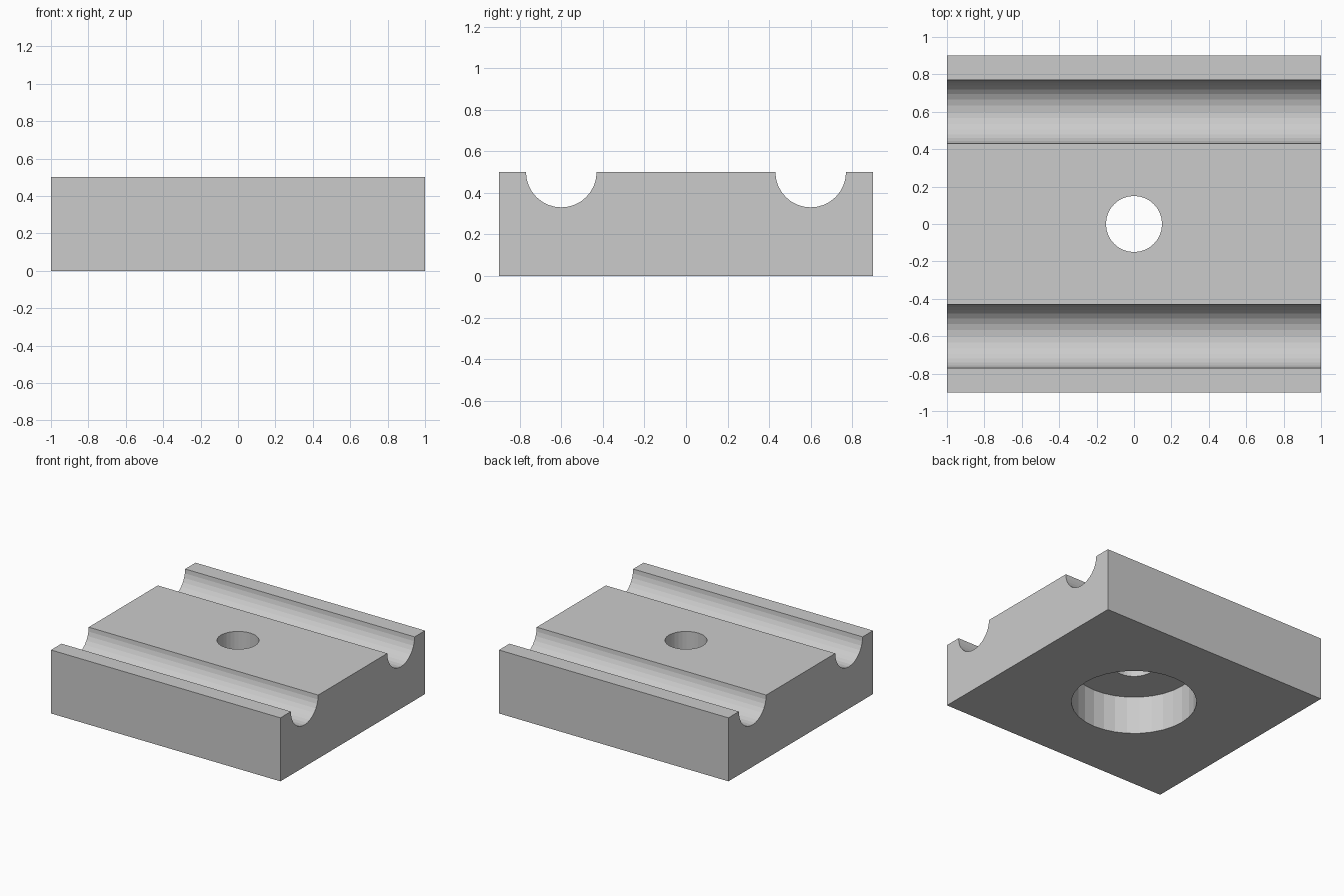
import bpy, bmesh
from math import sin, cos, pi

if "Cube" in bpy.data.objects:
    bpy.data.objects.remove(bpy.data.objects["Cube"])

HALF_X, HALF_Y, HEIGHT = 1.0, 0.9, 0.5
GROOVE_Y, GROOVE_R = 0.6, 0.17
SIDES = 32


def groove(y):
    # half-round channel, listed from +y to -y
    half = SIDES // 2
    return [(y + GROOVE_R * cos(pi * i / half), HEIGHT - GROOVE_R * sin(pi * i / half))
            for i in range(half + 1)]


def cut_bore(target, name, radius, z0, z1):
    # vertical round pocket cut into the block
    bpy.ops.mesh.primitive_cylinder_add(vertices=SIDES, radius=radius, depth=z1 - z0,
                                        location=(0, 0, (z0 + z1) / 2))
    cutter = bpy.context.object
    cutter.name = name
    cutter.hide_render = True
    mod = target.modifiers.new(name, 'BOOLEAN')
    mod.operation = 'DIFFERENCE'
    mod.solver = 'EXACT'
    mod.object = cutter
    bpy.context.view_layer.objects.active = target
    bpy.ops.object.modifier_apply(modifier=name)
    bpy.data.objects.remove(cutter)


# Block with two grooves: side profile extruded along x
profile = ([(-HALF_Y, 0), (HALF_Y, 0), (HALF_Y, HEIGHT)]
           + groove(GROOVE_Y) + groove(-GROOVE_Y) + [(-HALF_Y, HEIGHT)])
bm = bmesh.new()
face = bm.faces.new([bm.verts.new((-HALF_X, y, z)) for y, z in profile])
ext = bmesh.ops.extrude_face_region(bm, geom=[face], use_keep_orig=True)
bmesh.ops.translate(bm, vec=(2 * HALF_X, 0, 0),
                    verts=[g for g in ext['geom'] if isinstance(g, bmesh.types.BMVert)])
bmesh.ops.recalc_face_normals(bm, faces=bm.faces)
mesh = bpy.data.meshes.new("grooved_block")
bm.to_mesh(mesh)
bm.free()
block = bpy.data.objects.new("grooved_block", mesh)
bpy.context.collection.objects.link(block)

# Through hole and the wide counterbore underneath
cut_bore(block, "through_hole", 0.15, -0.2, 0.7)
cut_bore(block, "counterbore", 0.45, -0.2, 0.3)
